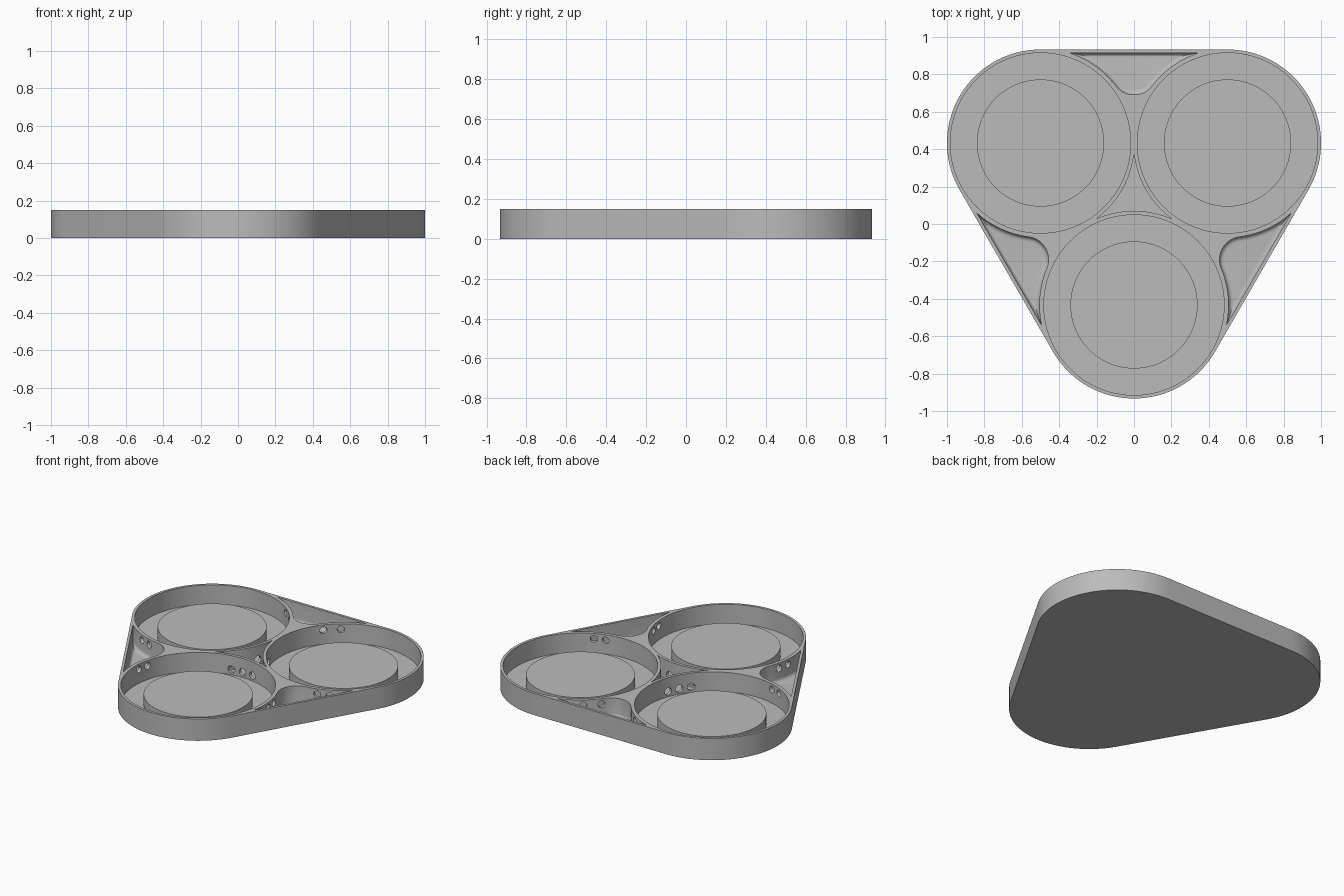
import bpy, bmesh
from math import sin, cos, pi, radians, sqrt, atan2
from mathutils import Vector, Matrix

if "Cube" in bpy.data.objects:
    bpy.data.objects.remove(bpy.data.objects["Cube"])

HEIGHT, FLOOR, DISC_TOP = 0.15, 0.018, 0.088
OUTER, POCKET, DISC, WEB = 0.5, 0.482, 0.34, 0.506
SPAN = 0.433                      # half the distance between circle rows
HUB = Vector((0, SPAN / 3, 0))    # centre of the three circles
REACH = 2 * SPAN * 2 / 3          # hub to circle centre

grey = bpy.data.materials.new("grey plastic")
grey.use_nodes = True
grey.diffuse_color = (0.5, 0.5, 0.5, 1)
grey.node_tree.nodes["Principled BSDF"].inputs["Base Color"].default_value = (0.5, 0.5, 0.5, 1)


def polar(centre, radius, angle):
    return Vector((centre[0] + radius * cos(angle), centre[1] + radius * sin(angle), 0))


def arc(centre, radius, start, end, steps):
    return [polar(centre, radius, start + (end - start) * i / steps) for i in range(steps + 1)]


def circle(centre, radius, steps=96):
    return arc(centre, radius, 0, 2 * pi, steps)[:-1]


def loft(bm, layers):
    """Closed solid through (z, outline) layers with equal point counts."""
    rings = [[bm.verts.new((p.x, p.y, z)) for p in outline] for z, outline in layers]
    n = len(rings[0])
    for low, high in zip(rings, rings[1:]):
        for i in range(n):
            j = (i + 1) % n
            bm.faces.new((low[i], low[j], high[j], high[i]))
    bm.faces.new(rings[0][::-1])
    bm.faces.new(rings[-1])


def finish(name, bm):
    bmesh.ops.recalc_face_normals(bm, faces=bm.faces)
    mesh = bpy.data.meshes.new(name)
    bm.to_mesh(mesh)
    bm.free()
    obj = bpy.data.objects.new(name, mesh)
    bpy.context.collection.objects.link(obj)
    mesh.materials.append(grey)
    return obj


def select(obj):
    bpy.ops.object.select_all(action='DESELECT')
    obj.select_set(True)
    bpy.context.view_layer.objects.active = obj


def subtract(target, cutter):
    cutter.hide_render = True
    mod = target.modifiers.new("cut", 'BOOLEAN')
    mod.operation, mod.solver, mod.object = 'DIFFERENCE', 'EXACT', cutter
    select(target)
    bpy.ops.object.modifier_apply(modifier=mod.name)
    bpy.data.objects.remove(cutter)


def turned(points, k):
    spin = Matrix.Rotation(k * 2 * pi / 3, 3, 'Z')
    return [spin @ (p - HUB) + HUB for p in points]


def side_outline(inset):
    """Corner pocket between two circles, shrunk evenly by inset."""
    radius, edge = WEB + inset, POCKET - inset
    blend = Vector((0.5, 0.38, 0))                # circle centre to corner round centre
    round_radius = blend.length - radius
    mid = atan2(blend.y, blend.x)
    tip = atan2(edge, sqrt(radius ** 2 - edge ** 2))
    left = arc((-0.5, SPAN), radius, tip, mid, 24)
    nose = arc((0, SPAN + blend.y), round_radius, pi + mid, 2 * pi - mid, 16)
    right = [Vector((-p.x, p.y, 0)) for p in reversed(left)]
    return left + nose[1:-1] + right


centres = [polar(HUB, REACH, radians(120 * k - 90)) for k in range(3)]

# Rounded triangular body
bm = bmesh.new()
outline = []
for k, c in enumerate(centres):
    a = radians(120 * k - 90)
    outline += arc(c, OUTER, a - pi / 3, a + pi / 3, 40)
loft(bm, [(0, outline), (HEIGHT, outline)])
tray = finish("tray_body", bm)

# Pockets: three round, three filleted at the edges, one in the middle
ABOVE = HEIGHT + 0.05
bm = bmesh.new()
FILLET = 0.025
for k, c in enumerate(centres):
    ring = circle(c, POCKET)
    loft(bm, [(FLOOR, ring), (ABOVE, ring)])
    layers = []
    for i in range(7):
        t = pi / 2 * i / 6
        layers.append((FLOOR + FILLET * (1 - cos(t)), turned(side_outline(FILLET * (1 - sin(t))), k)))
    layers.append((ABOVE, layers[-1][1]))
    loft(bm, layers)
web = 0.503
half = pi / 6 - atan2(sqrt(web ** 2 - OUTER ** 2), OUTER)
middle = []
for k, c in enumerate(centres):
    a = radians(120 * k + 90)
    middle += arc(c, web, a + half, a - half, 24)[:-1]
loft(bm, [(FLOOR, middle), (ABOVE, middle)])
subtract(tray, finish("pocket_cutter", bm))

# Wiring holes through the thin walls
bm = bmesh.new()


def hole(centre, angle, z, radius):
    spot = polar(centre, 0.495, angle) + Vector((0, 0, z))
    turn = Matrix.Rotation(angle, 4, 'Z') @ Matrix.Rotation(pi / 2, 4, 'Y')
    bmesh.ops.create_cone(bm, cap_ends=True, segments=24, radius1=radius, radius2=radius,
                          depth=0.07, matrix=Matrix.Translation(spot) @ turn)


for k, c in enumerate(centres):
    inward = 120 * k + 90
    for step in (-9.5, 0, 9.5):
        hole(c, radians(inward + step), 0.055, 0.025)
    for side in (-1, 1):
        at_back = (k, side) in ((1, -1), (2, 1))
        for offset in ((40, 53) if at_back else (46, 55)):
            hole(c, radians(inward + side * (30 + offset)), 0.112, 0.023)
subtract(tray, finish("hole_cutter", bm))

# Raised discs in the round pockets
parts = [tray]
for c, name in zip(centres, ("front_disc", "back_left_disc", "back_right_disc")):
    bm = bmesh.new()
    ring = circle(c, DISC)
    loft(bm, [(FLOOR - 0.005, ring), (DISC_TOP, ring)])
    parts.append(finish(name, bm))

for obj in parts:
    select(obj)
    bpy.ops.object.shade_smooth_by_angle(angle=radians(30))
